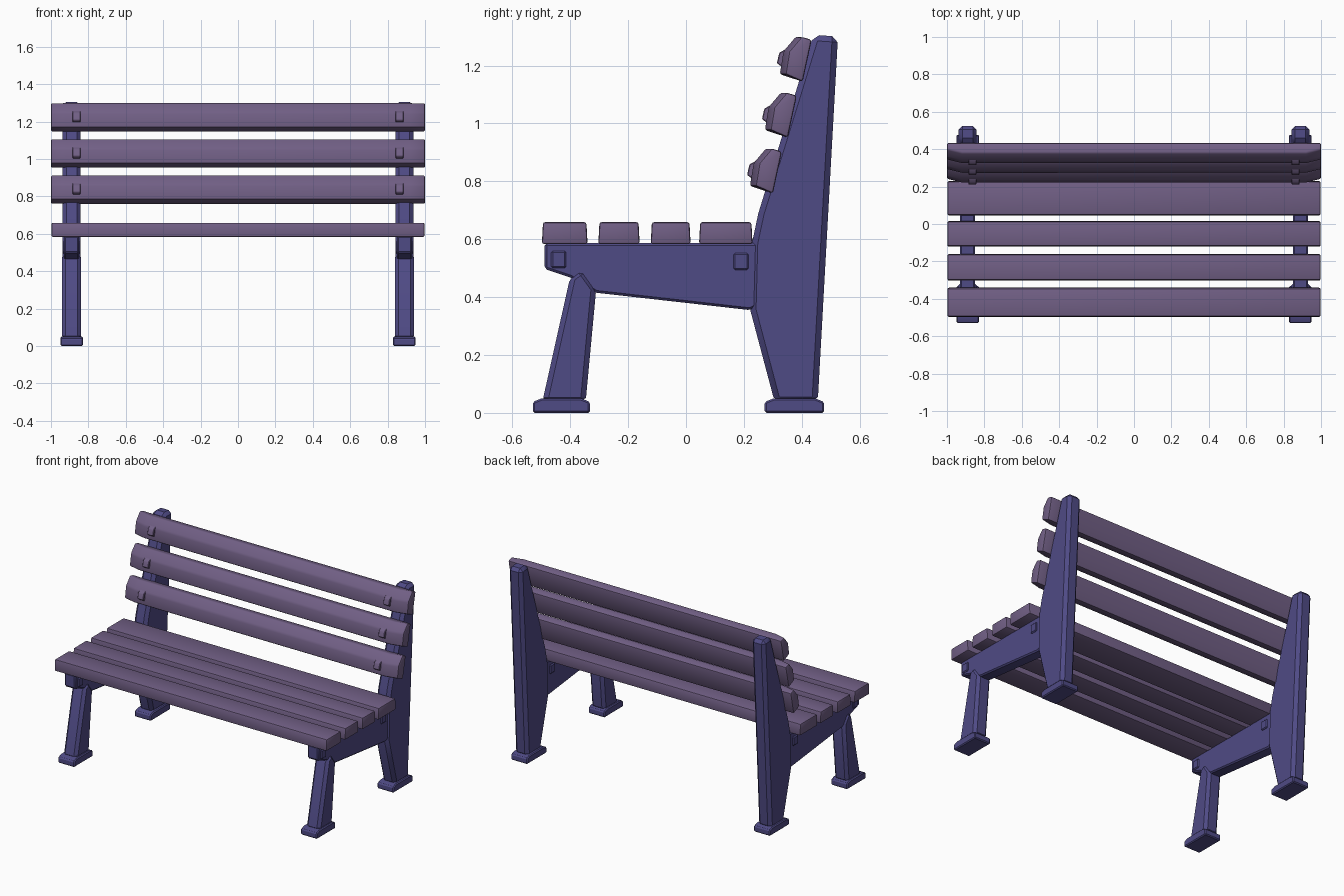
import bpy, bmesh, math

if "Cube" in bpy.data.objects:
    bpy.data.objects.remove(bpy.data.objects["Cube"])


def material(name, rgb):
    m = bpy.data.materials.new(name)
    m.diffuse_color = (*rgb, 1)
    m.use_nodes = True
    m.node_tree.nodes["Principled BSDF"].inputs["Base Color"].default_value = m.diffuse_color
    return m


PLANK = material("mauve plank", (0.165, 0.115, 0.235))
IRON = material("indigo iron", (0.078, 0.069, 0.235))


def loft(name, sections, mat, bevel=0.0, segs=1):
    """Solid through (x, [(y, z), ...]) cross-sections."""
    bm = bmesh.new()
    rings = [[bm.verts.new((x, y, z)) for y, z in pts] for x, pts in sections]
    n = len(rings[0])
    for a, b in zip(rings, rings[1:]):
        for i in range(n):
            j = (i + 1) % n
            bm.faces.new((a[i], a[j], b[j], b[i]))
    bm.faces.new(rings[0][::-1])
    bm.faces.new(rings[-1])
    bmesh.ops.recalc_face_normals(bm, faces=bm.faces)
    if bevel:
        edges = [e for e in bm.edges if e.calc_face_angle(0) > math.radians(25)]
        bmesh.ops.bevel(bm, geom=edges, offset=bevel, segments=segs,
                        profile=0.5, affect='EDGES', clamp_overlap=True)
    me = bpy.data.meshes.new(name)
    bm.to_mesh(me)
    bm.free()
    me.materials.append(mat)
    me.shade_smooth()
    me.set_sharp_from_angle(angle=math.radians(32))
    ob = bpy.data.objects.new(name, me)
    bpy.context.collection.objects.link(ob)
    return ob


def prism(name, x0, x1, pts, mat, bevel=0.0, segs=1):
    return loft(name, [(x0, pts), (x1, pts)], mat, bevel, segs)


def rect(y0, y1, z0, z1):
    return [(y0, z0), (y1, z0), (y1, z1), (y0, z1)]


# seat slats, slightly narrower on top
for i, (y0, y1) in enumerate([(-0.498, -0.34), (-0.303, -0.16),
                              (-0.122, 0.016), (0.045, 0.23)]):
    pts = [(y0, 0.583), (y1, 0.583), (y1 - 0.004, 0.659), (y0 + 0.004, 0.659)]
    prism(f"seat_slat_{i + 1}", -0.997, 0.997, pts, PLANK, 0.008, 2)

# leaning back slats with tapered ends, each with two bolt heads
back = [(0, 0.078), (0.054, 0.066), (0.023, -0.078), (-0.056, -0.052), (-0.043, 0.027)]
for i in range(3):
    cy, cz = 0.38 - 0.0515 * i, 1.222 - 0.193 * i
    mid = [(cy + y, cz + z) for y, z in back]
    end = [(cy + (y if y > 0.01 else y + 0.02), cz + z) for y, z in back]
    loft(f"back_slat_{i + 1}", [(-1, end), (-0.92, mid), (0.92, mid), (1, end)],
         PLANK, 0.008, 2)
    bolt = [(cy - 0.035, cz + 0.035), (cy - 0.058, cz + 0.022),
            (cy - 0.066, cz - 0.014), (cy - 0.045, cz - 0.03)]
    for s in (-1, 1):
        prism(f"back_bolt_{i + 1}", s * 0.842, s * 0.886, bolt, PLANK, 0.003)

# cast end frames: front leg, seat rail and rear post
leg = [(-0.497, 0.035), (-0.347, 0.035), (-0.31, 0.43), (-0.36, 0.50), (-0.40, 0.47)]
rail = [(-0.488, 0.587), (-0.488, 0.497), (-0.40, 0.468), (-0.31, 0.415),
        (0.222, 0.355), (0.30, 0.40), (0.30, 0.587)]
post = [(0.307, 0.035), (0.455, 0.035), (0.525, 1.30), (0.44, 1.306),
        (0.25, 0.69), (0.228, 0.587), (0.222, 0.355)]
for s in (-1, 1):
    side = "right" if s > 0 else "left"
    prism(f"{side}_front_leg", s * 0.84, s * 0.94, leg, IRON, 0.018)
    prism(f"{side}_seat_rail", s * 0.85, s * 0.93, rail, IRON, 0.008)
    prism(f"{side}_rear_post", s * 0.842, s * 0.938, post, IRON, 0.02)
    # feet
    for part, y0, y1 in (("front", -0.529, -0.332), ("rear", 0.272, 0.477)):
        foot = [(y0, 0), (y1, 0), (y1, 0.038), (y1 - 0.03, 0.05),
                (y0 + 0.03, 0.05), (y0, 0.038)]
        prism(f"{side}_{part}_foot", s * 0.829, s * 0.949, foot, IRON, 0.006)
    # square bolt heads on the rail sides
    for y, z in ((-0.44, 0.53), (0.19, 0.523)):
        prism(f"{side}_rail_bolt", s * 0.842, s * 0.938,
              rect(y - 0.026, y + 0.026, z - 0.03, z + 0.03), IRON, 0.006)
